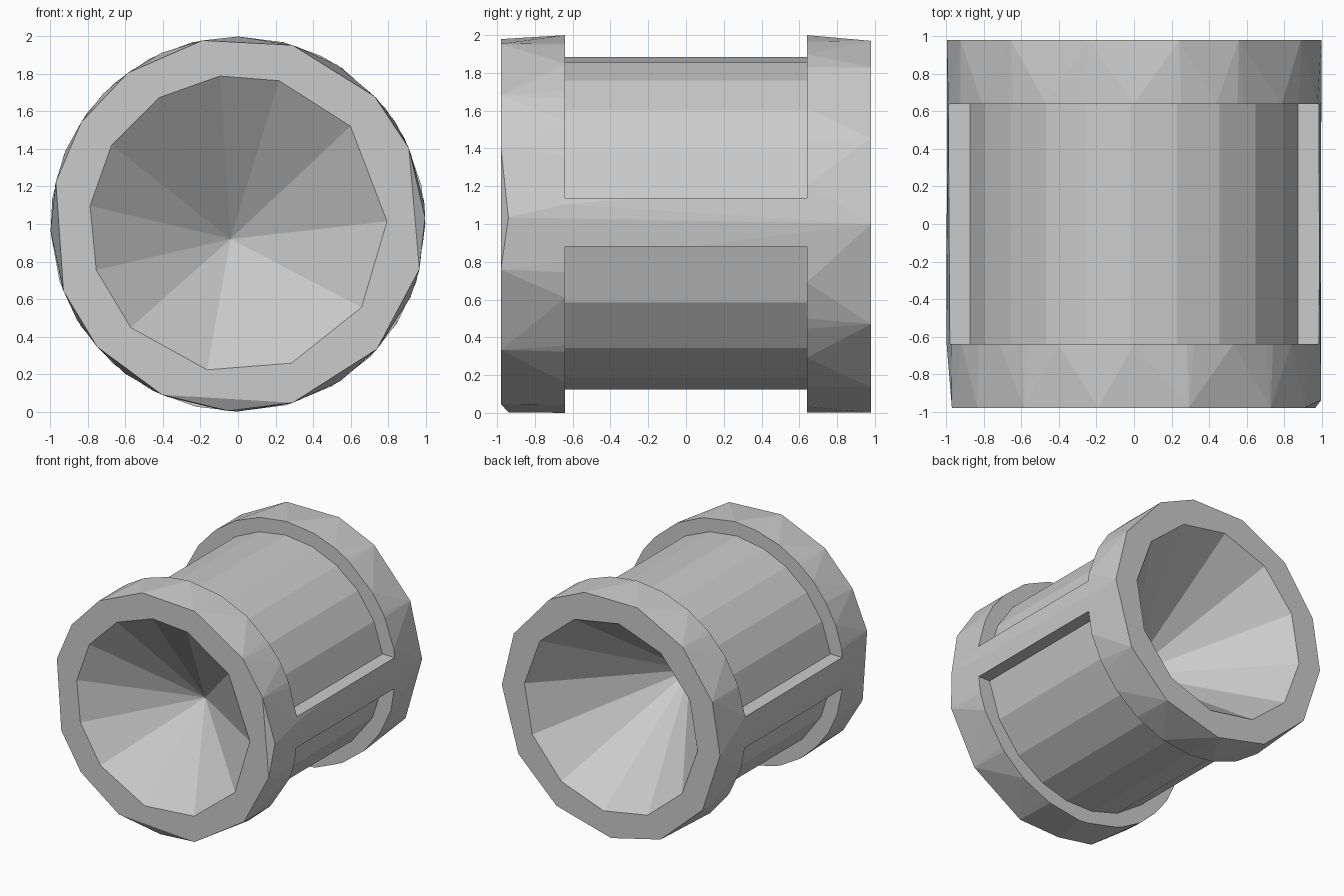
import bpy, bmesh
from math import radians, sin, cos
from mathutils import Vector

if "Cube" in bpy.data.objects:
    bpy.data.objects.remove(bpy.data.objects["Cube"])

MID = Vector((0, 0, 1))          # the spool axis runs along y at z = 1


def ring(angles, r, y):
    return [MID + Vector((r * cos(radians(a)), y, r * sin(radians(a)))) for a in angles]


def finish(bm, name, helper=False):
    bmesh.ops.recalc_face_normals(bm, faces=bm.faces)
    me = bpy.data.meshes.new(name)
    bm.to_mesh(me)
    bm.free()
    ob = bpy.data.objects.new(name, me)
    bpy.context.collection.objects.link(ob)
    ob.hide_render = helper
    return ob


def hull(name, points, helper=False):
    bm = bmesh.new()
    for p in points:
        bm.verts.new(p)
    res = bmesh.ops.convex_hull(bm, input=bm.verts)
    loose = [v for v in bm.verts if not v.link_faces]
    bmesh.ops.delete(bm, geom=loose, context='VERTS')
    bmesh.ops.dissolve_limit(bm, angle_limit=radians(0.5), verts=bm.verts, edges=bm.edges)
    return finish(bm, name, helper)


def cone_cutter(name, rim, apex):
    # push the rim out past the end face so the cut is clean
    k = 1 + 0.1 / abs(rim[0].y - apex.y)
    return hull(name, [apex + (p - apex) * k for p in rim] + [apex], True)


def groove_cutter(name, angles):
    # half-ring: faceted core on the inside, beyond the body on the outside,
    # flat edges left and right forming the rib sides
    inner = ring(angles, 0.885, -0.64)
    outer = ring(angles, 1.3, -0.64)
    outer[0].z, outer[-1].z = inner[0].z, inner[-1].z
    bm = bmesh.new()
    face = bm.faces.new([bm.verts.new(p) for p in inner + outer[::-1]])
    ext = bmesh.ops.extrude_face_region(bm, geom=[face])
    bmesh.ops.translate(bm, vec=(0, 1.28, 0),
                        verts=[v for v in ext['geom'] if isinstance(v, bmesh.types.BMVert)])
    return finish(bm, name, True)


# faceted outer body: staggered rings at both ends and both flange edges
front = [101, 73, 43, 24, -14, -42, -73, -114, -139, -159, 167, 147, 126]
mid_front = [90, 58, 33, 6, -23, -57, -90, -127, -149, -178, 157, 136, 114]
mid_back = [90, 64, 38, 12, -18, -45, -75, -103, -132, -162, 172, 144, 118]
back = [76, 56, 27, 0, -32, -60, -90, -117, -147, -177, 158, 131, 104]
body = hull("spool_body", ring(front, 0.997, -0.98)
            + ring([-93, 2], 0.998, -0.94)
            + ring(mid_front, 1, -0.64) + ring(mid_back, 1, 0.64)
            + ring(back, 0.999, 0.98))

# conical hollows in both ends
front_rim = ring([1, 41, 74, 97, 122, 148, 173, 198, 224, 258, 291, 326], 0.795, -0.98)
back_rim = ring([5 + 30 * i for i in range(12)], 0.795, 0.98)
cutters = [cone_cutter("front_hollow", front_rim, Vector((-0.04, -0.37, 0.92))),
           cone_cutter("back_hollow", back_rim, Vector((0, -0.05, 1)))]

# upper and lower grooves, leaving a rib on each side
cutters.append(groove_cutter("upper_groove", [9, 26, 43, 59, 75, 91, 107, 122, 138, 154, 171]))
cutters.append(groove_cutter("lower_groove", [-7.8, -28, -48, -66, -82, -98, -115, -134, -153, -172.2]))

for c in cutters:
    m = body.modifiers.new(c.name, 'BOOLEAN')
    m.operation, m.solver, m.object = 'DIFFERENCE', 'EXACT', c
    c.hide_set(True)

# bake the cuts and drop the helpers
dg = bpy.context.evaluated_depsgraph_get()
baked = bpy.data.meshes.new_from_object(body.evaluated_get(dg))
body.modifiers.clear()
body.data = baked
for c in cutters:
    bpy.data.objects.remove(c)
